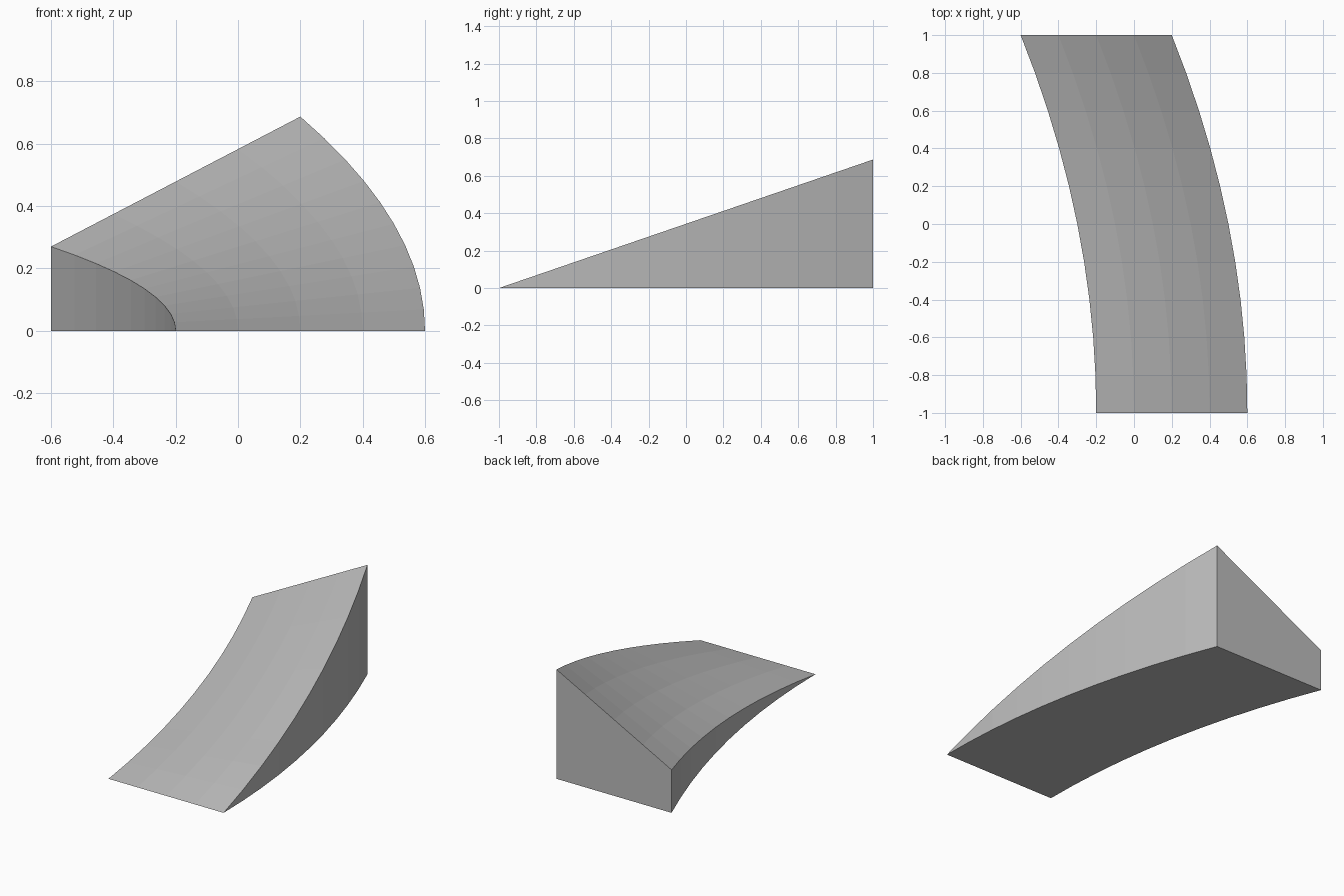
import bpy, bmesh

cube = bpy.data.objects.get("Cube")
if cube:
    bpy.data.objects.remove(cube, do_unlink=True)

ROWS, COLUMNS = 10, 4
INNER_RISE, OUTER_RISE = 0.27, 0.687   # heights of the two back corners

grey = bpy.data.materials.new("plain grey")
grey.use_nodes = True
colour = (0.5, 0.5, 0.5, 1)
grey.diffuse_color = colour
grey.node_tree.nodes["Principled BSDF"].inputs["Base Color"].default_value = colour


def ramp_point(u, v):
    """Point on the sloping deck: u runs inner to outer, v front to back."""
    x = -0.2 + 0.8 * u - 0.4 * v * v
    z = v * (INNER_RISE + (OUTER_RISE - INNER_RISE) * u)
    return x, 2 * v - 1, z


# Curved, banked deck
bm = bmesh.new()
rows = [[bm.verts.new(ramp_point(i / COLUMNS, j / ROWS)) for i in range(COLUMNS + 1)]
        for j in range(ROWS + 1)]
for near, far in zip(rows, rows[1:]):
    for i in range(COLUMNS):
        bm.faces.new((near[i], near[i + 1], far[i + 1], far[i]))

# Walls and flat underside, meeting the deck in a sharp front edge
result = bmesh.ops.extrude_face_region(bm, geom=bm.faces[:], use_keep_orig=True)
for item in result["geom"]:
    if isinstance(item, bmesh.types.BMVert):
        item.co.z = 0
bmesh.ops.remove_doubles(bm, verts=bm.verts[:], dist=0.0001)
bmesh.ops.recalc_face_normals(bm, faces=bm.faces[:])

mesh = bpy.data.meshes.new("curved_ramp")
bm.to_mesh(mesh)
bm.free()
mesh.materials.append(grey)
ramp = bpy.data.objects.new("curved_ramp", mesh)
bpy.context.collection.objects.link(ramp)
